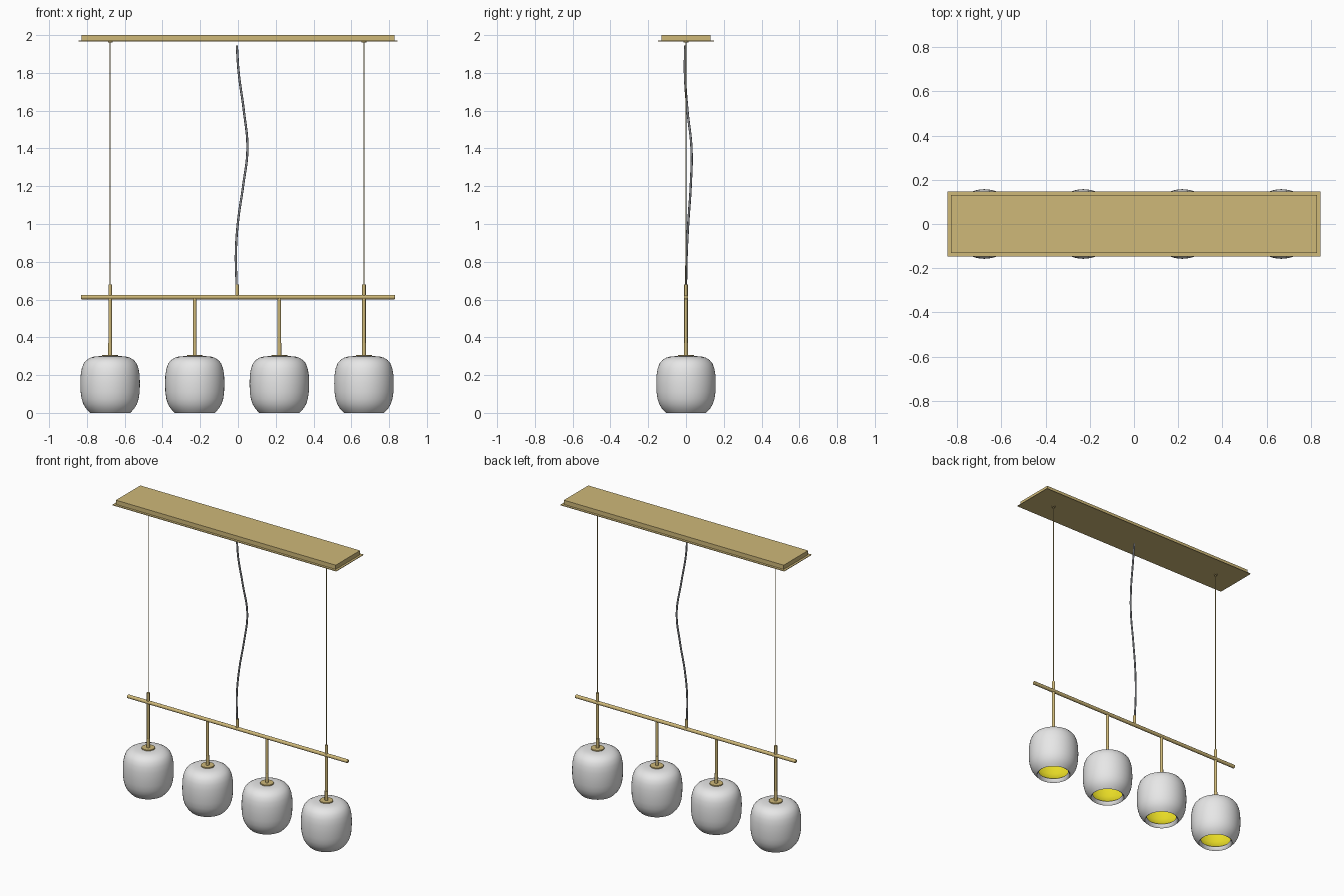
import bpy, bmesh, math
from mathutils import Vector

cube = bpy.data.objects.get("Cube")
if cube:
    bpy.data.objects.remove(cube, do_unlink=True)


def material(name, rgb):
    m = bpy.data.materials.new(name)
    m.use_nodes = True
    m.diffuse_color = (*rgb, 1)
    m.node_tree.nodes["Principled BSDF"].inputs["Base Color"].default_value = (*rgb, 1)
    return m


BRASS = material("brushed brass", (0.62, 0.48, 0.19))
GLASS = material("opal glass", (0.8, 0.8, 0.8))
GLOW = material("yellow liner", (0.85, 0.75, 0.02))
CORD = material("grey cord", (0.25, 0.26, 0.28))


def smooth(obj):
    bpy.ops.object.select_all(action="DESELECT")
    obj.select_set(True)
    bpy.context.view_layer.objects.active = obj
    bpy.ops.object.shade_smooth_by_angle(angle=math.radians(40))


def finish(name, bm, *mats):
    mesh = bpy.data.meshes.new(name)
    bm.to_mesh(mesh)
    bm.free()
    obj = bpy.data.objects.new(name, mesh)
    bpy.context.collection.objects.link(obj)
    for m in mats:
        mesh.materials.append(m)
    return obj


def box(name, size, loc, mat):
    bm = bmesh.new()
    bmesh.ops.create_cube(bm, size=1)
    bmesh.ops.scale(bm, vec=size, verts=bm.verts)
    bmesh.ops.translate(bm, vec=loc, verts=bm.verts)
    return finish(name, bm, mat)


def rod(name, start, end, radius, mat, bevel=0):
    a, b = Vector(start), Vector(end)
    bm = bmesh.new()
    bmesh.ops.create_cone(bm, cap_ends=True, segments=20, radius1=radius,
                          radius2=radius, depth=(b - a).length)
    obj = finish(name, bm, mat)
    obj.location = (a + b) / 2
    obj.rotation_euler = (b - a).to_track_quat("Z", "Y").to_euler()
    if bevel:
        mod = obj.modifiers.new("soft ends", "BEVEL")
        mod.width, mod.segments = bevel, 3
    smooth(obj)
    return obj


def lathe(name, profile, loc, mat):
    bm = bmesh.new()
    verts = [bm.verts.new((r, 0, z)) for r, z in profile]
    edges = [bm.edges.new(pair) for pair in zip(verts, verts[1:])]
    bmesh.ops.spin(bm, geom=verts + edges, cent=(0, 0, 0), axis=(0, 0, 1),
                   angle=math.tau, steps=48)
    bmesh.ops.remove_doubles(bm, verts=bm.verts, dist=1e-5)
    bmesh.ops.recalc_face_normals(bm, faces=bm.faces)
    obj = finish(name, bm, mat)
    obj.location = loc
    smooth(obj)
    return obj


# Ceiling canopy with a thin overhanging base plate
box("canopy_box", (1.658, 0.262, 0.03), (0, 0, 1.985), BRASS)
box("canopy_plate", (1.688, 0.294, 0.004), (0, 0, 1.969), BRASS)

# Horizontal bar
CX, BAR_Z = -0.005, 0.613
rod("crossbar", (-0.831, 0, BAR_Z), (0.831, 0, BAR_Z), 0.012, BRASS, 0.004)

# Shade profile: outer wall from the top down, then the turned-in lip
SHADE = [(0.012, 0.3), (0.06, 0.3), (0.085, 0.298), (0.105, 0.292), (0.125, 0.28),
         (0.14, 0.262), (0.15, 0.235), (0.156, 0.2), (0.1575, 0.155), (0.156, 0.11),
         (0.151, 0.075), (0.142, 0.047), (0.129, 0.025), (0.116, 0.01), (0.106, 0.0),
         (0.1, 0.004), (0.093, 0.024)]
LINER = [(0.093, 0.024), (0.125, 0.05), (0.142, 0.09), (0.148, 0.15), (0.145, 0.2),
         (0.13, 0.25), (0.1, 0.28), (0, 0.288)]

# Four shades with their stems; the outer stems pass through the bar
for i in range(4):
    x = CX + (i - 1.5) * 0.448
    outer = i in (0, 3)
    lathe(f"shade_{i + 1}", SHADE, (x, 0, 0), GLASS)
    lathe(f"shade_liner_{i + 1}", LINER, (x, 0, 0), GLOW)
    rod(f"shade_cap_{i + 1}", (x, 0, 0.298), (x, 0, 0.307), 0.042, BRASS, 0.002)
    rod(f"stem_socket_{i + 1}", (x, 0, 0.305), (x, 0, 0.37), 0.0105, BRASS)
    rod(f"stem_{i + 1}", (x, 0, 0.371), (x, 0, 0.68 if outer else BAR_Z), 0.0095, BRASS)
    if outer:
        rod(f"suspension_wire_{i + 1}", (x, 0, 0.68), (x, 0, 1.968), 0.003, BRASS)
        rod(f"wire_button_{i + 1}", (x, 0, 1.962), (x, 0, 1.968), 0.012, BRASS)

# Power cord and its holder on the bar
rod("cord_holder", (CX, 0, BAR_Z), (CX, 0, 0.68), 0.0095, BRASS)
curve = bpy.data.curves.new("power_cord", "CURVE")
curve.dimensions = "3D"
curve.bevel_depth = 0.006
curve.bevel_resolution = 3
curve.use_fill_caps = True
path = [(-0.007, 0, 0.67), (-0.011, 0.004, 0.85), (0.001, 0.013, 1.02),
        (0.027, 0.025, 1.2), (0.05, 0.029, 1.4), (0.031, 0.008, 1.6),
        (0.004, -0.006, 1.8), (-0.006, -0.004, 1.945)]
spline = curve.splines.new("BEZIER")
spline.bezier_points.add(len(path) - 1)
for point, co in zip(spline.bezier_points, path):
    point.co = co
    point.handle_left_type = point.handle_right_type = "AUTO"
curve.materials.append(CORD)
bpy.context.collection.objects.link(bpy.data.objects.new("power_cord", curve))
